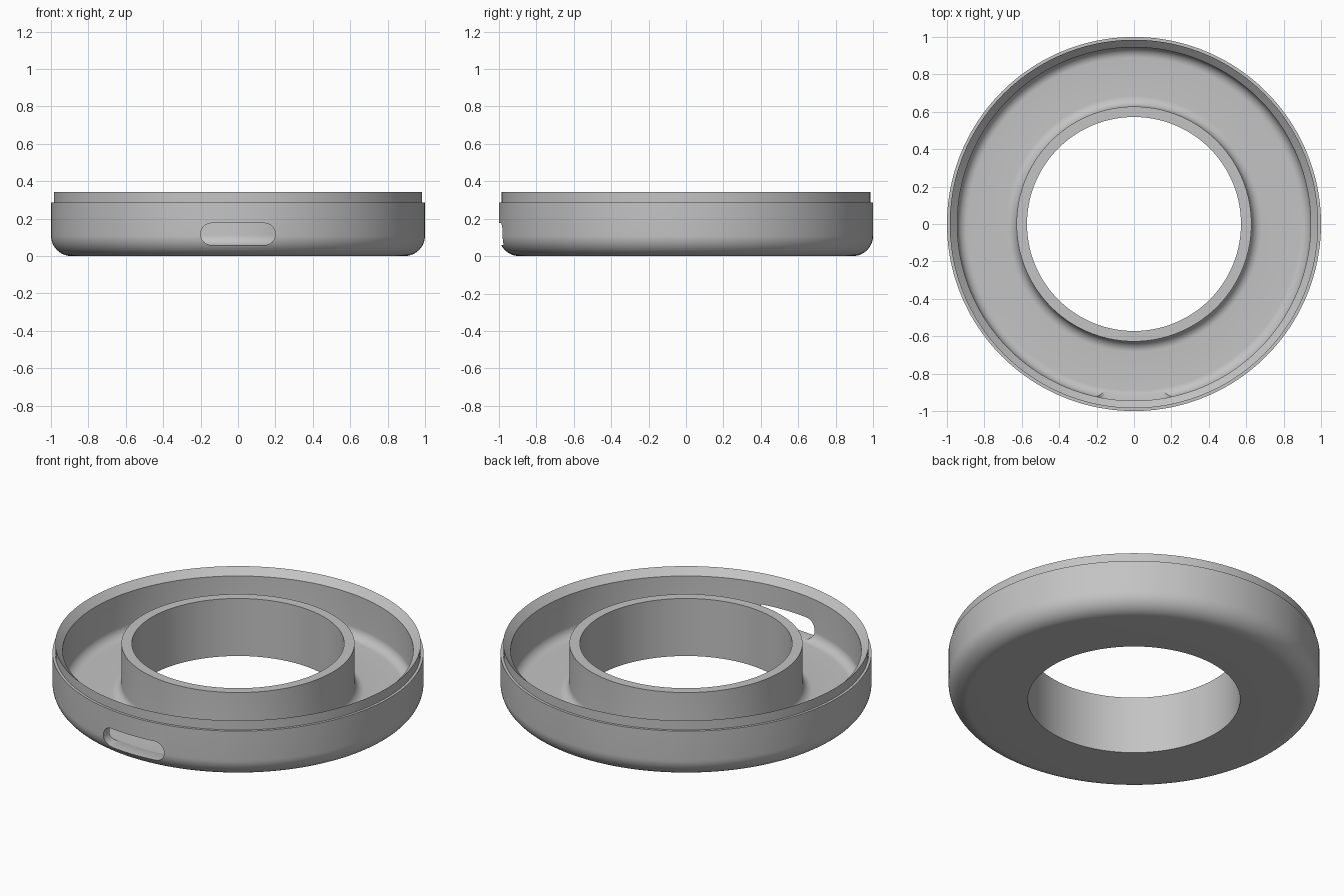
import bpy, bmesh
from math import sin, cos, pi, radians

cube = bpy.data.objects.get("Cube")
if cube:
    bpy.data.objects.remove(cube, do_unlink=True)

# Single grey plastic
grey = bpy.data.materials.new("grey_plastic")
grey.use_nodes = True
colour = (0.55, 0.55, 0.55, 1)
grey.diffuse_color = colour
grey.node_tree.nodes["Principled BSDF"].inputs["Base Color"].default_value = colour


def make_object(name, bm):
    bmesh.ops.recalc_face_normals(bm, faces=bm.faces)
    mesh = bpy.data.meshes.new(name)
    bm.to_mesh(mesh)
    bm.free()
    mesh.materials.append(grey)
    obj = bpy.data.objects.new(name, mesh)
    bpy.context.collection.objects.link(obj)
    return obj


def arc(cx, cz, r, start, end, steps=10):
    """Points on an arc, angles in degrees."""
    angles = [radians(start + (end - start) * i / steps) for i in range(steps + 1)]
    return [(cx + r * cos(a), cz + r * sin(a)) for a in angles]


def lathe(name, profile, segments=160):
    """Revolve a closed profile of (radius, height) points around z."""
    bm = bmesh.new()
    verts = [bm.verts.new((r, 0, z)) for r, z in profile]
    edges = [bm.edges.new((verts[i - 1], verts[i])) for i in range(len(verts))]
    bmesh.ops.spin(bm, geom=verts + edges, cent=(0, 0, 0), axis=(0, 0, 1),
                   angle=2 * pi, steps=segments, use_merge=True)
    bmesh.ops.remove_doubles(bm, verts=bm.verts, dist=1e-5)
    return make_object(name, bm)


# Ring-shaped tray: outer wall with stepped lip, floor and central collar
HOLE, COLLAR, WALL, LIP = 0.572, 0.628, 0.945, 0.985
FLOOR, STEP, TOP = 0.056, 0.286, 0.342
BEND, FILLET = 0.11, 0.056
profile = [(HOLE, 0)]
profile += arc(1 - BEND, BEND, BEND, -90, 0, 14)
profile += [(1, STEP), (LIP, STEP), (LIP, TOP), (WALL, 0.302)]
profile += arc(WALL - FILLET, FLOOR + FILLET, FILLET, 0, -90)
profile += arc(COLLAR + FILLET, FLOOR + FILLET, FILLET, 270, 180)
profile += [(COLLAR, TOP), (HOLE, TOP)]
tray = lathe("ring_tray", profile)

# Rounded slot through the front wall
bm = bmesh.new()
r = 0.0585
outline = arc(0.2 - r, 0.1175, r, -90, 90, 16) + arc(r - 0.2, 0.1175, r, 90, 270, 16)
face = bm.faces.new([bm.verts.new((x, -1.1, z)) for x, z in outline])
side = bmesh.ops.extrude_face_region(bm, geom=[face])
bmesh.ops.translate(bm, vec=(0, 0.35, 0),
                    verts=[g for g in side["geom"] if isinstance(g, bmesh.types.BMVert)])
cutter = make_object("slot_cutter", bm)

cut = tray.modifiers.new("slot", "BOOLEAN")
cut.operation = "DIFFERENCE"
cut.solver = "EXACT"
cut.object = cutter
bpy.ops.object.select_all(action="DESELECT")
tray.select_set(True)
bpy.context.view_layer.objects.active = tray
bpy.ops.object.modifier_apply(modifier=cut.name)
bpy.data.objects.remove(cutter, do_unlink=True)
bpy.ops.object.shade_smooth_by_angle(angle=radians(30))
